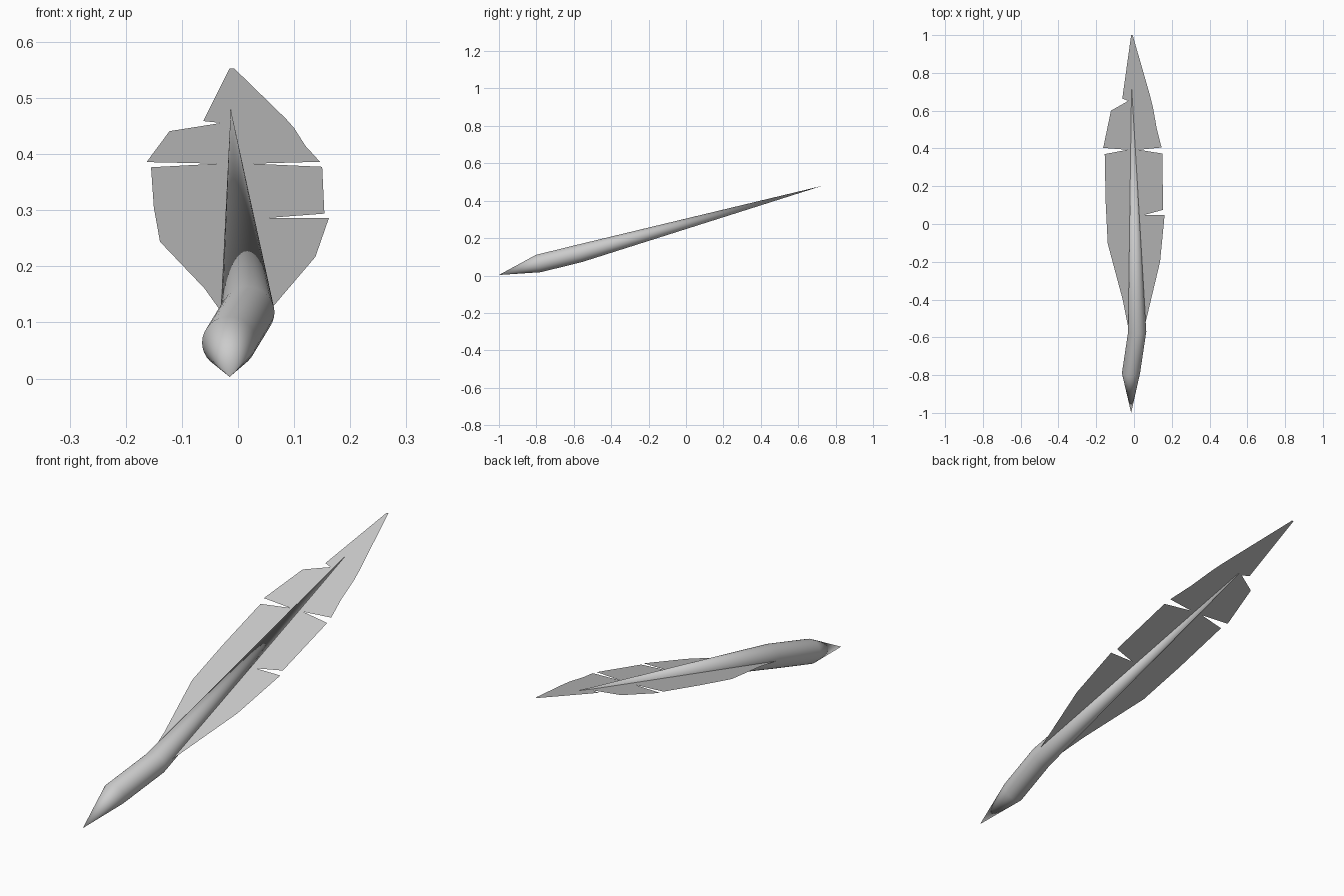
import bpy, bmesh, math
from mathutils import Vector

cube = bpy.data.objects.get("Cube")
if cube:
    bpy.data.objects.remove(cube, do_unlink=True)

grey = bpy.data.materials.new("feather_grey")
grey.use_nodes = True
colour = (0.6, 0.6, 0.6, 1)
grey.diffuse_color = colour
grey.node_tree.nodes["Principled BSDF"].inputs["Base Color"].default_value = colour


def finish(bm, name, smooth):
    mesh = bpy.data.meshes.new(name)
    for face in bm.faces:
        face.smooth = smooth
    bm.to_mesh(mesh)
    bm.free()
    mesh.materials.append(grey)
    obj = bpy.data.objects.new(name, mesh)
    bpy.context.scene.collection.objects.link(obj)
    return obj


# Quill: a bent round shaft pointed at both ends
SIDES = 32
START, END = (-0.015, -1, 0.003), (-0.013, 0.73, 0.48)
RINGS = [((-0.016, -0.79, 0.064), 0.048), ((0.017, -0.57, 0.118), 0.048)]
tilt = Vector((0, 1, 0.27)).normalized()
side = Vector((1, 0, 0))
up = side.cross(tilt)

bm = bmesh.new()
loops = []
for centre, radius in RINGS:
    ring = []
    for i in range(SIDES):
        a = math.tau * i / SIDES
        ring.append(bm.verts.new(Vector(centre) + radius * (math.cos(a) * side + math.sin(a) * up)))
    loops.append(ring)
first, last = bm.verts.new(START), bm.verts.new(END)
for i in range(SIDES):
    j = (i + 1) % SIDES
    a, b = loops
    bm.faces.new((first, a[i], a[j]))
    bm.faces.new((a[i], b[i], b[j], a[j]))
    bm.faces.new((b[i], last, b[j]))
bmesh.ops.recalc_face_normals(bm, faces=bm.faces)
finish(bm, "quill", True)

# Vane: thin flat sheet with splits, as an outline on a sloping plane
LEFT = [(-0.007, 1), (0.085, 0.68), (0.1, 0.62), (0.12, 0.507), (0.146, 0.405),
        (0.025, 0.393), (0.15, 0.373), (0.154, 0.075), (0.05, 0.047),
        (0.162, 0.047), (0.138, -0.2), (0.064, -0.51), (0.045, -0.58)]
RIGHT = [(-0.015, 1), (-0.062, 0.664), (-0.03, 0.652), (-0.122, 0.6), (-0.163, 0.403),
         (-0.035, 0.393), (-0.155, 0.37), (-0.15, 0.114), (-0.139, -0.104),
         (-0.06, -0.4), (-0.028, -0.56)]
bm = bmesh.new()
outline = RIGHT + LEFT[::-1]
vane = bm.faces.new([bm.verts.new((x, y, 0.273 + 0.28 * y)) for x, y in outline])
vane.normal_update()
if vane.normal.z < 0:
    vane.normal_flip()
bmesh.ops.triangulate(bm, faces=bm.faces[:])
finish(bm, "vane", False)
